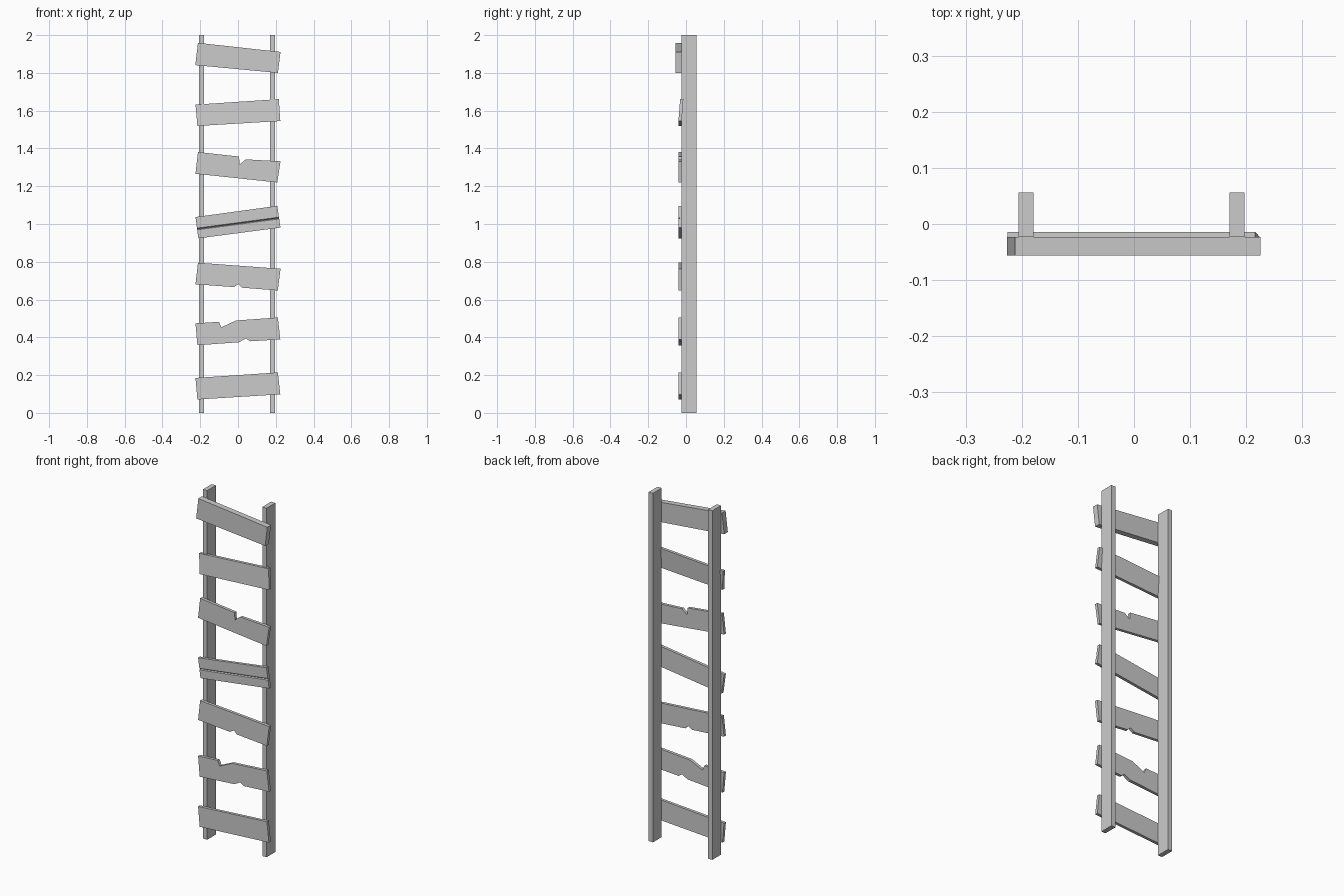
import bpy
import bmesh

if "Cube" in bpy.data.objects:
    bpy.data.objects.remove(bpy.data.objects["Cube"])

RAIL_FRONT, RAIL_BACK = -0.023, 0.056
PLANK_FRONT = -0.040


def loft(name, loop_a, loop_b):
    """Closed solid between two matching loops of 3D points."""
    bm = bmesh.new()
    a = [bm.verts.new(p) for p in loop_a]
    b = [bm.verts.new(p) for p in loop_b]
    bm.faces.new(a)
    bm.faces.new(b[::-1])
    n = len(a)
    for i in range(n):
        j = (i + 1) % n
        bm.faces.new((a[j], a[i], b[i], b[j]))
    bmesh.ops.recalc_face_normals(bm, faces=bm.faces)
    mesh = bpy.data.meshes.new(name)
    bm.to_mesh(mesh)
    bm.free()
    obj = bpy.data.objects.new(name, mesh)
    bpy.context.collection.objects.link(obj)
    return obj


def plank(name, outline, front=PLANK_FRONT, back=RAIL_FRONT, lean=0.0):
    """Extrude a front outline (x, z) in y; lean pushes the top edge back."""
    z_mid = sum(z for _, z in outline) / len(outline)

    def ring(y):
        return [(x, y + (lean if z > z_mid else 0.0), z) for x, z in outline]
    return loft(name, ring(front), ring(back))


# Side rails
for side, x0, x1 in (("left", -0.206, -0.179), ("right", 0.170, 0.197)):
    plank(side + "_rail", [(x0, 0), (x1, 0), (x1, 2), (x0, 2)],
          RAIL_FRONT, RAIL_BACK)

# Crooked rungs, bottom to top, some with chipped edges
plank("rung_1", [(-0.225, 0.185), (0.211, 0.214), (0.224, 0.098), (-0.215, 0.071)])
plank("rung_2_chipped", [(-0.225, 0.474), (-0.101, 0.482), (-0.088, 0.453),
                         (-0.011, 0.489), (0.211, 0.505), (0.224, 0.389),
                         (0.063, 0.379), (0.042, 0.394), (0.005, 0.374),
                         (-0.215, 0.358)])
plank("rung_3_chipped", [(-0.212, 0.795), (0.225, 0.763), (0.211, 0.648),
                         (0.021, 0.663), (0.002, 0.682), (-0.022, 0.666),
                         (-0.225, 0.681)])
plank("rung_5_chipped", [(-0.212, 1.381), (0.005, 1.357), (0.009, 1.316),
                         (0.042, 1.342), (0.225, 1.332), (0.208, 1.220),
                         (-0.225, 1.266)])
plank("rung_6_leaning", [(-0.225, 1.632), (0.216, 1.661), (0.224, 1.545),
                         (-0.215, 1.519)], lean=0.009)
plank("rung_7_thick", [(-0.212, 1.959), (0.225, 1.911), (0.211, 1.800),
                       (-0.226, 1.841)], front=-0.056)

# Cracked rung: cross-section with a groove along the front
section = [(0, RAIL_FRONT), (0, PLANK_FRONT), (0.40, PLANK_FRONT),
           (0.43, PLANK_FRONT + 0.008), (0.48, PLANK_FRONT),
           (1, PLANK_FRONT), (1, RAIL_FRONT)]


def end_loop(bottom, top):
    return [(bottom[0] + (top[0] - bottom[0]) * t, y,
             bottom[1] + (top[1] - bottom[1]) * t) for t, y in section]


loft("rung_4_cracked", end_loop((-0.210, 0.924), (-0.225, 1.037)),
     end_loop((0.225, 0.981), (0.208, 1.096)))
